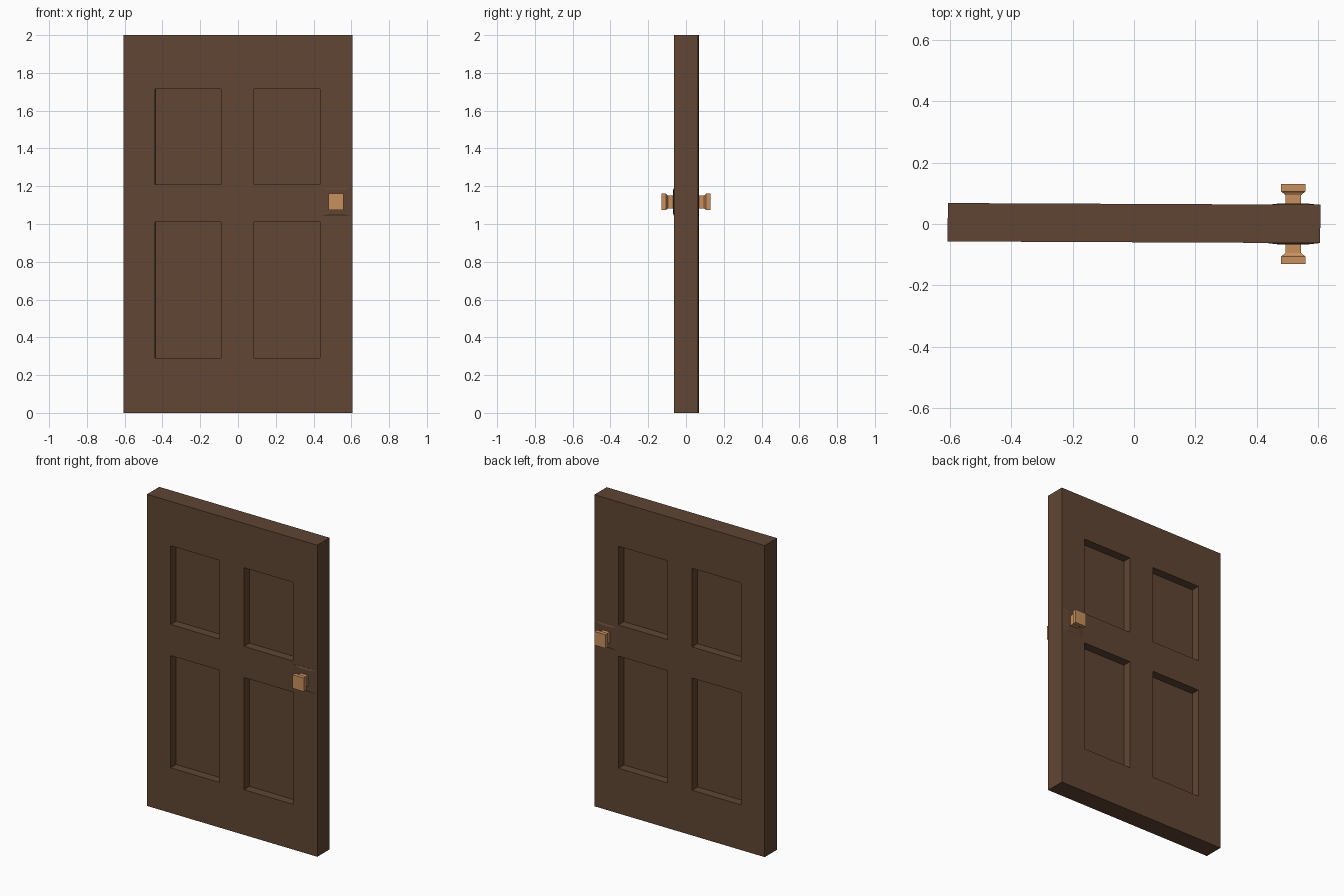
import bpy, bmesh, math

if "Cube" in bpy.data.objects:
    bpy.data.objects.remove(bpy.data.objects["Cube"])

def material(name, rgb):
    m = bpy.data.materials.new(name)
    m.diffuse_color = (*rgb, 1)
    m.use_nodes = True
    m.node_tree.nodes["Principled BSDF"].inputs["Base Color"].default_value = m.diffuse_color
    return m

wood = material("dark_wood", (0.115, 0.06, 0.033))
brass = material("knob_tan", (0.58, 0.28, 0.11))

def finish(bm, name, mat, rot=0):
    bmesh.ops.remove_doubles(bm, verts=bm.verts, dist=1e-5)
    bmesh.ops.recalc_face_normals(bm, faces=bm.faces)
    me = bpy.data.meshes.new(name)
    bm.to_mesh(me)
    bm.free()
    me.materials.append(mat)
    ob = bpy.data.objects.new(name, me)
    ob.rotation_euler.z = rot
    bpy.context.collection.objects.link(ob)
    return ob

def loft(name, mat, centre, side, sections):
    """Stack of rectangles (distance from door centre, half x, half z)."""
    bm = bmesh.new()
    rings = [[bm.verts.new((centre[0] + sx * hx, side * d, centre[1] + sz * hz))
              for sx, sz in ((-1, -1), (1, -1), (1, 1), (-1, 1))]
             for d, hx, hz in sections]
    for a, b in zip(rings, rings[1:]):
        for i in range(4):
            j = (i + 1) % 4
            bm.faces.new((a[i], a[j], b[j], b[i]))
    bm.faces.new(rings[0])
    bm.faces.new(rings[-1])
    return finish(bm, name, mat)

# Door slab: a grid of cells, four of them sunk from both faces
XS = (-0.607, -0.438, -0.09, 0.085, 0.435, 0.607)
ZS = (0, 0.29, 1.01, 1.21, 1.715, 2)
HALF, SUNK = 0.0625, 0.0555
bm = bmesh.new()
for i in range(5):
    for k in range(5):
        for side in (-1, 1):
            corners = [(XS[i], ZS[k]), (XS[i + 1], ZS[k]),
                       (XS[i + 1], ZS[k + 1]), (XS[i], ZS[k + 1])]
            outer = [bm.verts.new((x, side * HALF, z)) for x, z in corners]
            if i % 2 and k % 2:
                inner = [bm.verts.new((x, side * (HALF - SUNK), z)) for x, z in corners]
                bm.faces.new(inner)
                for a in range(4):
                    b = (a + 1) % 4
                    bm.faces.new((outer[a], outer[b], inner[b], inner[a]))
            else:
                bm.faces.new(outer)

# Outer edges of the slab
bmesh.ops.remove_doubles(bm, verts=bm.verts, dist=1e-5)
rim = [e for e in bm.edges if e.is_boundary]
bmesh.ops.bridge_loops(bm, edges=rim)
bmesh.ops.dissolve_limit(bm, angle_limit=0.01, verts=bm.verts, edges=bm.edges)
finish(bm, "door_slab", wood, -0.0045).location.y = 0.003

# Raised plate and square knob on each face
KNOB = (0.519, 1.117)
for side, label in ((-1, "front"), (1, "back")):
    loft(label + "_knob_plate", wood, KNOB, side,
         [(0.055, 0.08, 0.075), (0.063, 0.08, 0.075), (0.0675, 0.04, 0.065)])
    loft(label + "_knob", brass, KNOB, side,
         [(0.06, 0.026, 0.034), (0.095, 0.026, 0.034), (0.103, 0.036, 0.039),
          (0.106, 0.04, 0.044), (0.131, 0.04, 0.044)])
